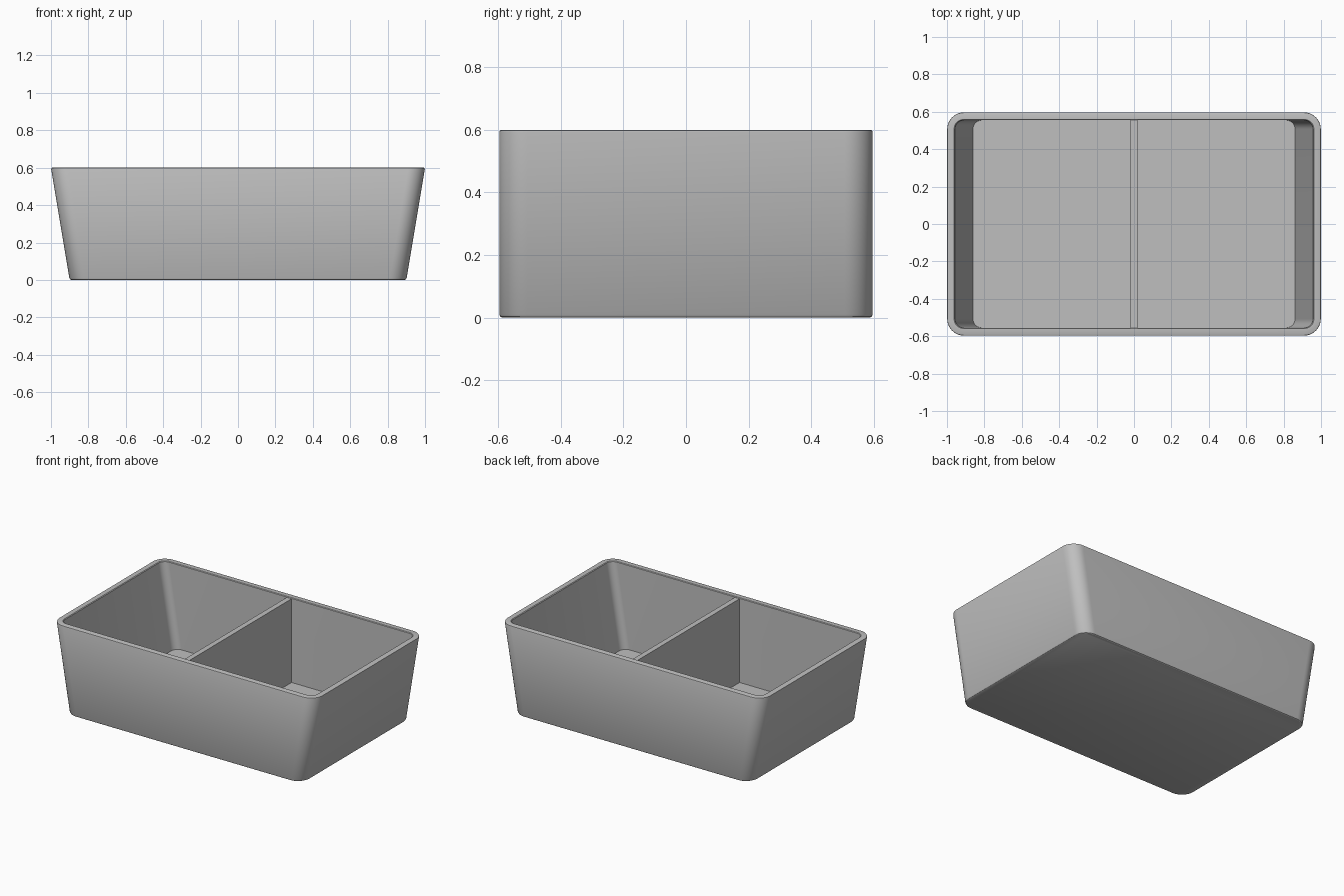
import bpy, bmesh, math

cube = bpy.data.objects.get("Cube")
if cube:
    bpy.data.objects.remove(cube, do_unlink=True)

# Single grey finish
grey = bpy.data.materials.new("matte grey")
grey.use_nodes = True
colour = (0.52, 0.52, 0.52, 1)
grey.diffuse_color = colour
grey.node_tree.nodes["Principled BSDF"].inputs["Base Color"].default_value = colour

HALF_Y = 0.597
WALL = 0.042
FLOOR = 0.02
DIVIDER_HALF = 0.018
CORNER_STEPS = 10


def half_x(z):
    """Half length of the outside at height z: the end walls lean outward."""
    return 0.9 + 0.1 * z / 0.6


def rounded_loop(bm, z, inset, radius):
    """Ring of vertices around a rounded rectangle."""
    hx, hy = half_x(z) - inset, HALF_Y - inset
    ring = []
    for quarter, (sx, sy) in enumerate([(1, 1), (-1, 1), (-1, -1), (1, -1)]):
        for i in range(CORNER_STEPS + 1):
            a = math.pi / 2 * (quarter + i / CORNER_STEPS)
            x = sx * (hx - radius) + radius * math.cos(a)
            y = sy * (hy - radius) + radius * math.sin(a)
            ring.append(bm.verts.new((x, y, z)))
    return ring


def finish(bm, name):
    bmesh.ops.recalc_face_normals(bm, faces=bm.faces)
    mesh = bpy.data.meshes.new(name)
    bm.to_mesh(mesh)
    bm.free()
    obj = bpy.data.objects.new(name, mesh)
    bpy.context.collection.objects.link(obj)
    mesh.materials.append(grey)
    bpy.ops.object.select_all(action='DESELECT')
    obj.select_set(True)
    bpy.context.view_layer.objects.active = obj
    bpy.ops.object.shade_smooth_by_angle(angle=math.radians(30))
    return obj


# Open tub: (height, inset, corner radius) from the underside, over the rim, to the floor
bm = bmesh.new()
profile = [
    (0, 0.008, 0.082), (0.003, 0.003, 0.087), (0.01, 0, 0.09),
    (0.592, 0, 0.09), (0.598, 0.002, 0.088), (0.6, 0.007, 0.083),
    (0.6, WALL - 0.004, 0.052), (0.596, WALL, 0.048), (FLOOR, WALL, 0.048),
]
rings = [rounded_loop(bm, *step) for step in profile]
for low, high in zip(rings, rings[1:]):
    for i in range(len(low)):
        j = (i + 1) % len(low)
        bm.faces.new((low[i], low[j], high[j], high[i]))
bm.faces.new(rings[0])
bm.faces.new(rings[-1])
finish(bm, "tub")

# Middle partition, let slightly into the walls and floor
bm = bmesh.new()
bmesh.ops.create_cube(bm, size=1)
top, bottom = 0.594, FLOOR - 0.005
for v in bm.verts:
    v.co.x *= 2 * DIVIDER_HALF
    v.co.y *= 2 * (HALF_Y - WALL + 0.005)
    v.co.z = top if v.co.z > 0 else bottom
finish(bm, "divider")
